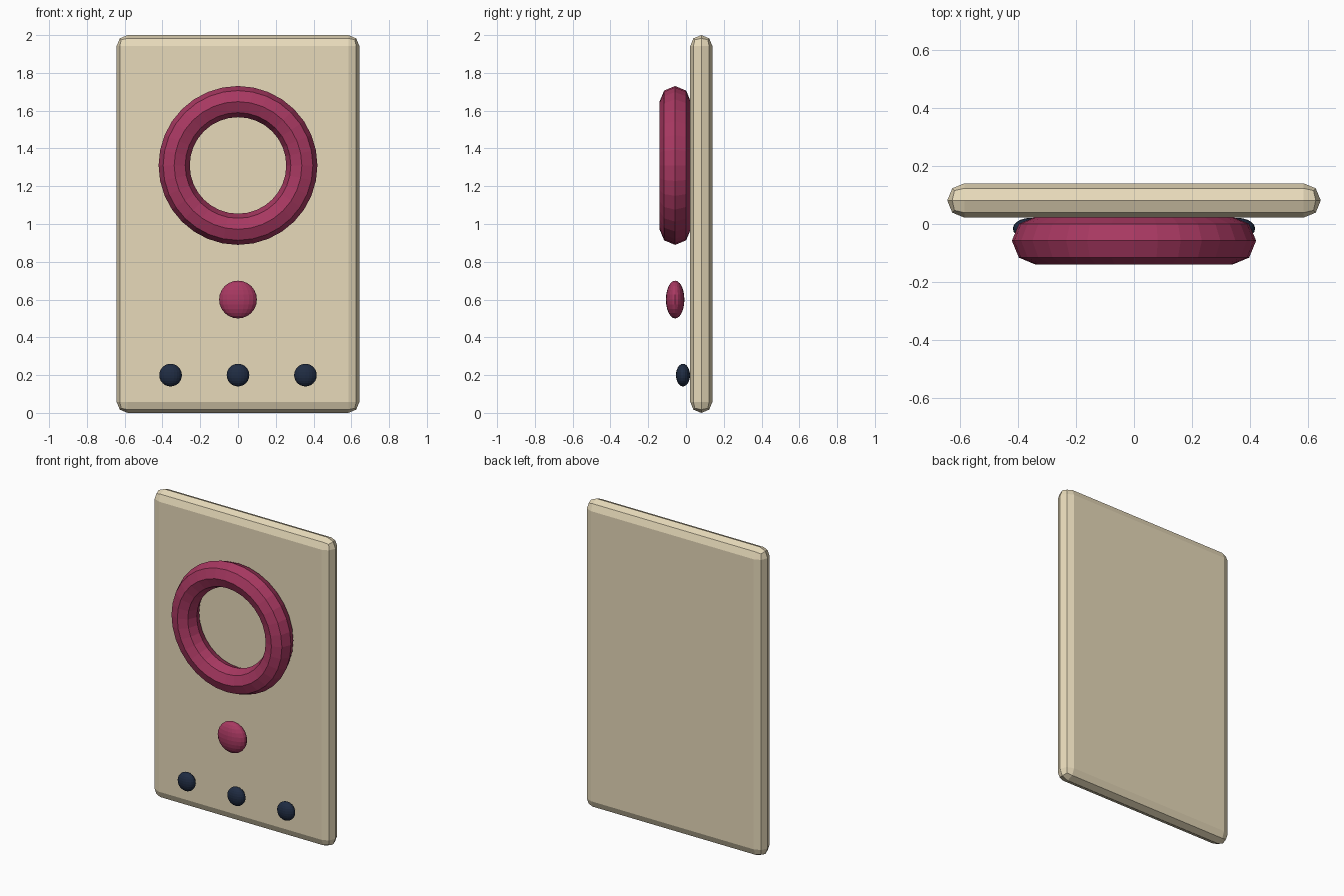
import bpy
from math import radians

if "Cube" in bpy.data.objects:
    bpy.data.objects.remove(bpy.data.objects["Cube"])


def material(name, rgb):
    m = bpy.data.materials.new(name)
    m.diffuse_color = (*rgb, 1)
    m.use_nodes = True
    m.node_tree.nodes["Principled BSDF"].inputs["Base Color"].default_value = m.diffuse_color
    return m


CREAM = material("cream", (0.80, 0.70, 0.49))
BERRY = material("berry", (0.39, 0.04, 0.12))
NAVY = material("navy", (0.014, 0.025, 0.055))


def finish(name, mat):
    ob = bpy.context.object
    ob.name = ob.data.name = name
    ob.data.materials.append(mat)
    return ob


def button(name, mat, x, y, z, radius, depth):
    bpy.ops.mesh.primitive_uv_sphere_add(segments=20, ring_count=12, radius=1, location=(x, y, z))
    ob = finish(name, mat)
    ob.scale = (radius, depth, radius)
    return ob


# Upright slab with rounded edges
bpy.ops.mesh.primitive_cube_add(size=1, location=(0, 0.081, 1))
panel = finish("panel", CREAM)
panel.scale = (1.286, 0.118, 2.0)
bpy.ops.object.transform_apply(location=False, rotation=False, scale=True)
bevel = panel.modifiers.new("rounded_edges", 'BEVEL')
bevel.width = 0.0588
bevel.segments = 2

# Large ring on the front
bpy.ops.mesh.primitive_torus_add(major_segments=32, minor_segments=8,
                                 major_radius=0.338, minor_radius=0.0825,
                                 location=(0, -0.0575, 1.31),
                                 rotation=(radians(90), 0, 0))
finish("ring", BERRY)

# Centre button and the row of small buttons
button("centre_button", BERRY, 0, -0.0575, 0.6, 0.1, 0.049)
for i, x in enumerate((-0.357, 0, 0.357)):
    button(f"small_button_{i + 1}", NAVY, x, -0.016, 0.2, 0.06, 0.037)
